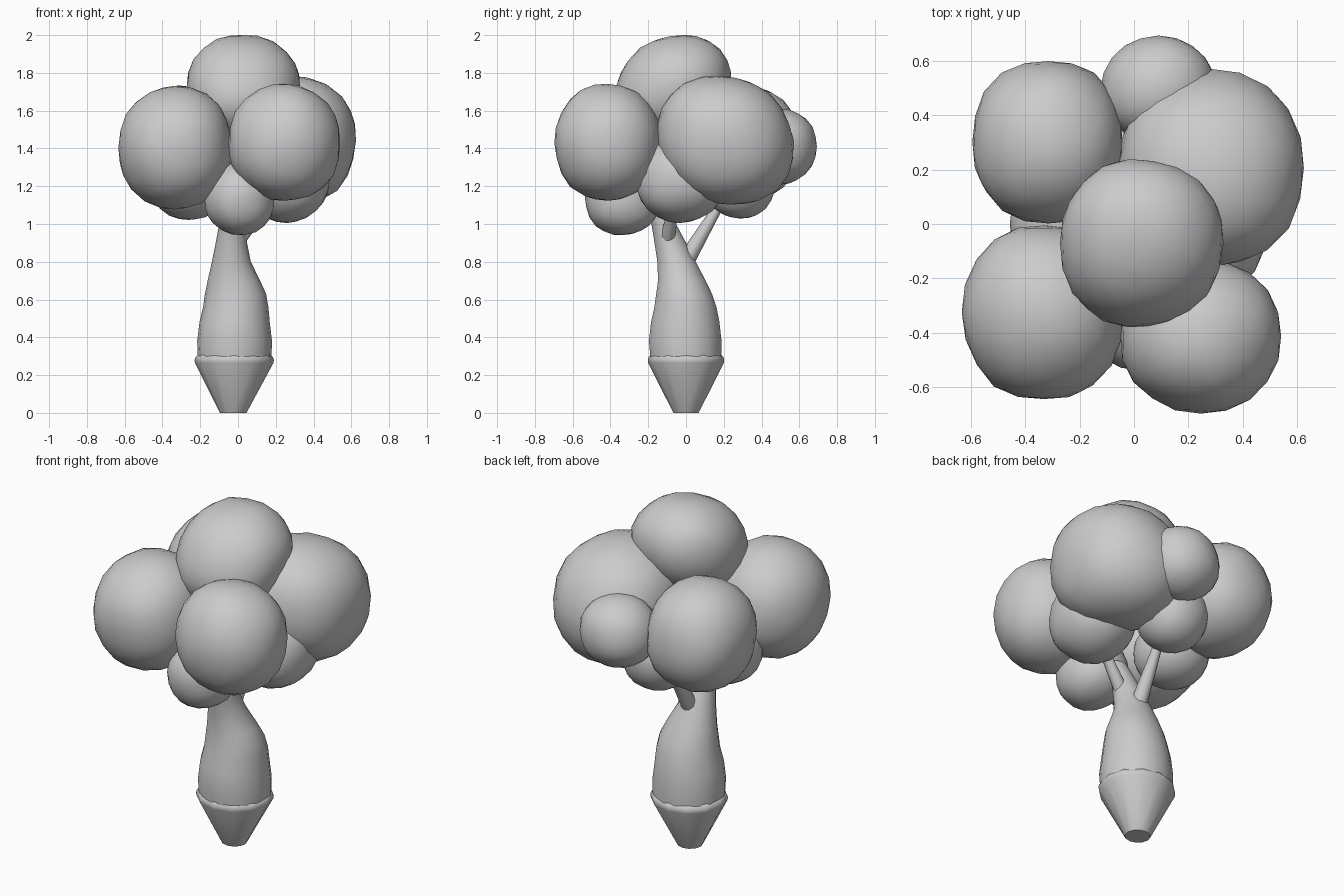
import bpy, bmesh, math
from mathutils import Vector, noise

if "Cube" in bpy.data.objects:
    bpy.data.objects.remove(bpy.data.objects["Cube"])


def finish(name, bm, angle=50):
    bmesh.ops.recalc_face_normals(bm, faces=bm.faces)
    mesh = bpy.data.meshes.new(name)
    bm.to_mesh(mesh)
    bm.free()
    ob = bpy.data.objects.new(name, mesh)
    bpy.context.collection.objects.link(ob)
    bpy.ops.object.select_all(action='DESELECT')
    ob.select_set(True)
    bpy.context.view_layer.objects.active = ob
    bpy.ops.object.shade_smooth_by_angle(angle=math.radians(angle))
    return ob


def loft(name, sections, sides, angle=50):
    """Horizontal elliptical rings (x, y, z, rx, ry), capped at both ends."""
    bm = bmesh.new()
    rings = []
    for x, y, z, rx, ry in sections:
        rings.append([bm.verts.new((x + rx * math.cos(2 * math.pi * i / sides),
                                    y + ry * math.sin(2 * math.pi * i / sides), z))
                      for i in range(sides)])
    for a, b in zip(rings, rings[1:]):
        for i in range(sides):
            j = (i + 1) % sides
            bm.faces.new((a[i], a[j], b[j], b[i]))
    bm.faces.new(rings[0])
    bm.faces.new(rings[-1])
    return finish(name, bm, angle)


def clump(name, centre, radii, lean=0.0, box=2.15):
    """Lumpy low-poly leaf ball; lean shears the top toward +y, box > 2 squares it."""
    bm = bmesh.new()
    bmesh.ops.create_icosphere(bm, subdivisions=3, radius=1)
    c = Vector(centre)
    for v in bm.verts:
        n = v.co.normalized()
        k = sum(abs(t) ** box for t in n) ** (-1 / box)
        k *= 1.005 + 0.035 * noise.noise(n * 1.6 + c * 5)
        p = Vector((n.x * radii[0], n.y * radii[1], n.z * radii[2])) * k
        p.y += lean * p.z
        v.co = c + p
    return finish(name, bm, 60)


def branch(name, start, end, r0, r1):
    a, b = Vector(start), Vector(end)
    bm = bmesh.new()
    bmesh.ops.create_cone(bm, cap_ends=True, segments=10, radius1=r0, radius2=r1,
                          depth=(b - a).length)
    q = (b - a).to_track_quat('Z', 'Y')
    for v in bm.verts:
        v.co = (a + b) / 2 + q @ v.co
    return finish(name, bm)


# Tapered root base with a small rolled lip
loft("root_base", [(-.025, 0, 0, .07, .067), (-.02, 0, .265, .208, .2),
                   (-.02, 0, .28, .21, .202), (-.02, 0, .295, .205, .198),
                   (-.02, 0, .308, .193, .187)], 12, 60)

# Curved, bulging trunk
loft("trunk", [(-.018, -.001, .29, .195, .19), (-.018, -.004, .38, .198, .195),
               (-.018, -.004, .48, .186, .184), (-.012, -.003, .56, .173, .167),
               (-.013, -.01, .63, .162, .15), (-.022, -.022, .7, .139, .128),
               (-.035, -.05, .8, .103, .103), (-.035, -.083, .9, .083, .085),
               (-.03, -.118, 1.0, .07, .066), (-.02, -.17, 1.12, .06, .055)], 18)

# Side branches
branch("back_branch", (-.03, -.01, .79), (-.02, .2, 1.14), .048, .022)
branch("right_branch", (-.01, -.1, .9), (.18, -.06, 1.14), .04, .025)

# Foliage: large upper clumps, then small lower ones
for name, c, r, lean, box in [
    ("leaves_front_left", (-.332, -.325, 1.405), (.297, .32, .32), 0, 2.2),
    ("leaves_front_right", (.245, -.412, 1.43), (.297, .28, .31), 0, 2.15),
    ("leaves_back_right", (.28, .205, 1.44), (.34, .355, .338), -.08, 2.25),
    ("leaves_back_left", (-.315, .302, 1.425), (.277, .3, .305), 0, 2.2),
    ("leaves_top", (.025, -.07, 1.725), (.3, .3, .275), .2, 2.15),
    ("leaves_back", (.09, .495, 1.41), (.21, .195, .2), 0, 2.1),
    ("leaves_low_front", (.01, -.335, 1.135), (.185, .2, .195), 0, 2.1),
    ("leaves_low_left", (-.26, .0, 1.21), (.195, .2, .19), 0, 2.1),
    ("leaves_low_right", (.26, -.03, 1.235), (.225, .24, .225), 0, 2.1),
    ("leaves_low_back", (-.02, .285, 1.22), (.195, .19, .19), 0, 2.1),
]:
    clump(name, c, r, lean, box)
